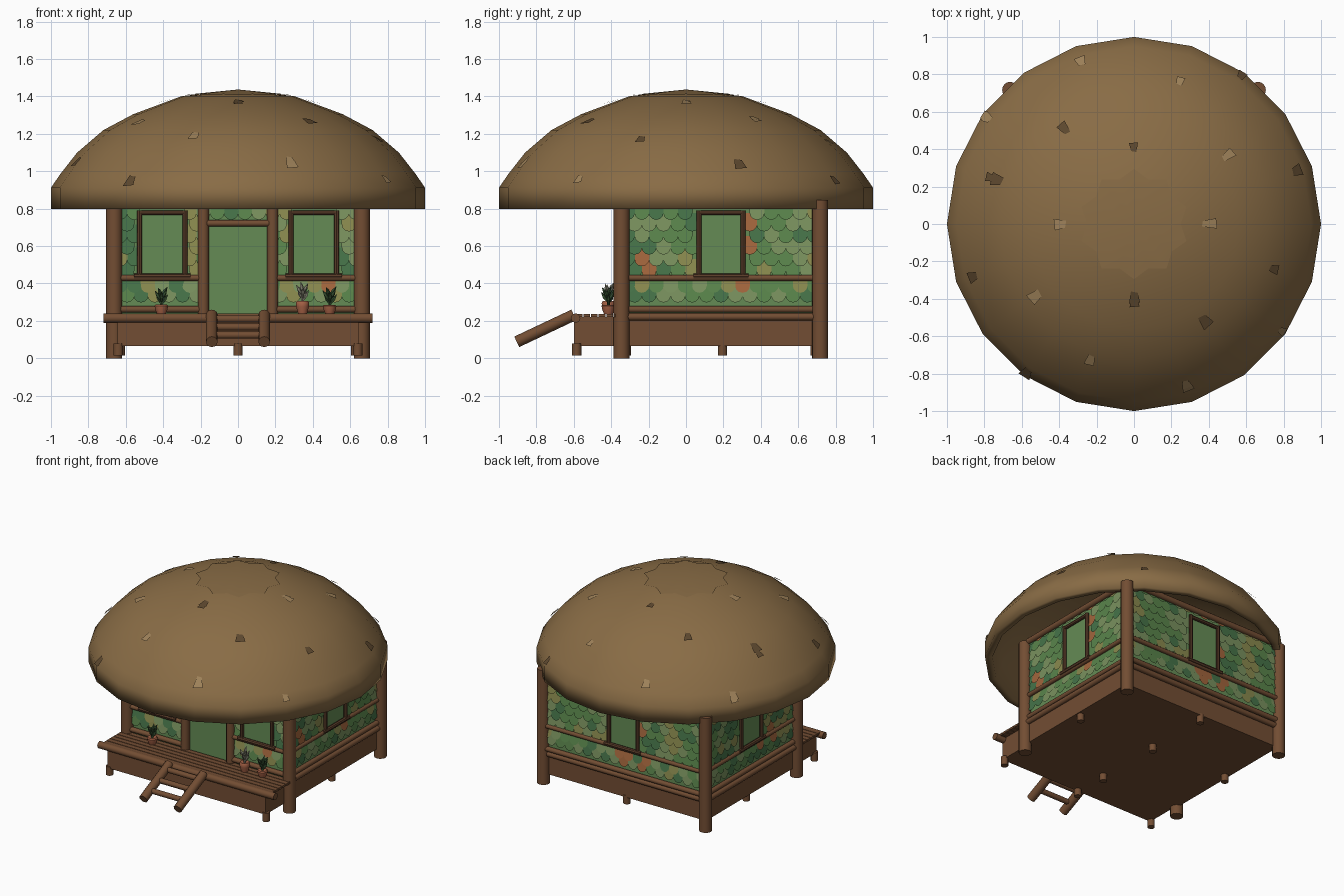
import bpy, bmesh, math, random
from mathutils import Vector, Matrix

if "Cube" in bpy.data.objects:
    bpy.data.objects.remove(bpy.data.objects["Cube"])
random.seed(4)

def mat(name, rgb):
    m = bpy.data.materials.new(name)
    m.diffuse_color = (*rgb, 1)
    m.use_nodes = True
    m.node_tree.nodes["Principled BSDF"].inputs["Base Color"].default_value = m.diffuse_color
    return m

WOOD = mat("wood", (.17, .075, .033))
DARK = mat("dark_wood", (.10, .045, .022))
THATCH = mat("thatch", (.25, .15, .06))
STRAW = [mat("straw_light", (.34, .22, .10)), mat("straw_dark", (.11, .065, .028))]
GREEN = mat("wall_green", (.13, .26, .09))
SCALES = [mat("scale_" + n, c) for n, c in (
    ("leaf", (.10, .23, .07)), ("forest", (.06, .17, .065)), ("sage", (.19, .28, .11)),
    ("olive", (.25, .25, .075)), ("rust", (.36, .13, .045)))]
CLAY = mat("clay", (.38, .12, .06))
PLANT = [mat("plant_dark", (.035, .08, .03)), mat("plant_grey", (.22, .22, .16))]

def finish(name, bm, mats, angle=40):
    me = bpy.data.meshes.new(name)
    bm.to_mesh(me)
    bm.free()
    for m in mats:
        me.materials.append(m)
    me.shade_smooth()
    me.set_sharp_from_angle(angle=math.radians(angle))
    ob = bpy.data.objects.new(name, me)
    bpy.context.collection.objects.link(ob)
    return ob

def add_log(bm, a, b, r, r2=None, sides=12):
    a, b = Vector(a), Vector(b)
    d = b - a
    M = Matrix.Translation((a + b) / 2) @ d.to_track_quat('Z', 'Y').to_matrix().to_4x4()
    bmesh.ops.create_cone(bm, cap_ends=True, segments=sides, radius1=r,
                          radius2=r if r2 is None else r2, depth=d.length, matrix=M)

def logs(name, items, m=WOOD, sides=12):
    bm = bmesh.new()
    for a, b, r in items:
        add_log(bm, a, b, r, sides=sides)
    return finish(name, bm, [m])

def boxes(name, items, m=WOOD):
    bm = bmesh.new()
    for lo, hi in items:
        lo, hi = Vector(lo), Vector(hi)
        M = Matrix.Translation((lo + hi) / 2) @ Matrix.Diagonal((*(hi - lo), 1))
        bmesh.ops.create_cube(bm, size=1, matrix=M)
    return finish(name, bm, [m])

def lathe(bm, profile, n, centre=(0, 0, 0)):
    rings = []
    for r, z in profile:
        count = 1 if r == 0 else n
        rings.append([bm.verts.new((centre[0] + r * math.cos(math.tau * i / n),
                                    centre[1] + r * math.sin(math.tau * i / n),
                                    centre[2] + z)) for i in range(count)])
    for p, q in zip(rings, rings[1:]):
        for i in range(n):
            vs = [p[i % len(p)], p[(i + 1) % len(p)], q[(i + 1) % len(q)], q[i % len(q)]]
            bm.faces.new(list(dict.fromkeys(vs)))
    bmesh.ops.recalc_face_normals(bm, faces=bm.faces)

# Thatched dome: outer skin, rim and hollow underside
OUTER = [(0, 1.432), (.3, 1.402), (.56, 1.305), (.72, 1.22), (.86, 1.10), (.95, .985), (1, .912), (1, .797)]
bm = bmesh.new()
lathe(bm, OUTER + [(.95, .797), (.9, .93), (.76, 1.1), (.5, 1.25), (0, 1.37)], 20)
finish("thatch_roof", bm, [THATCH], 100)

# Ragged crown on the roof
bm = bmesh.new()
tip = bm.verts.new((0, 0, 1.437))
ring = []
for i in range(20):
    r = .295 if i % 2 else .25
    a = math.tau * i / 20
    ring.append(bm.verts.new((r * math.cos(a), r * math.sin(a), 1.437 - .1 * r)))
for i in range(20):
    bm.faces.new((tip, ring[i], ring[(i + 1) % 20]))
finish("roof_crown", bm, [THATCH], 100)

# Loose straw tufts lying on the roof facets
bm = bmesh.new()
for k in range(30):
    a = math.tau * ((k * 7) % 20) / 20
    i = 1 + k % 5
    (r0, z0), (r1, z1) = OUTER[i], OUTER[i + 1]
    t = random.uniform(.25, .6)
    c = Vector((r0 + (r1 - r0) * t, 0, z0 + (z1 - z0) * t))
    down = Vector((r1 - r0, 0, z1 - z0)).normalized()
    out = Vector((-down.z, 0, down.x))
    s = random.uniform(.025, .04)
    spin = Matrix.Rotation(a, 3, 'Z')
    pts = [(-.5, -1, .004), (.6, -.8, .004), (1, .8, .012), (-.8, 1, .012)]
    f = bm.faces.new([bm.verts.new(spin @ (c + Vector((0, x * s, 0)) + down * y * s + out * o))
                      for x, y, o in pts])
    f.material_index = k % 2
finish("straw_tufts", bm, STRAW)

# Base, deck and wall core
boxes("floor_base", [((-.66, -.34, .066), (.66, .71, .215))])
boxes("deck_base", [((-.645, -.6, .066), (.645, -.34, .222))])
boxes("deck_planks", [((-.69, -.59 + .041 * i, .222), (.69, -.554 + .041 * i, .238)) for i in range(6)])
boxes("wall_core", [((-.645, -.335, .21), (.645, .712, .86))], GREEN)

# Corner posts, stilts, deck edge log
logs("corner_posts", [((x, y, 0), (x, y, .845), .043) for x in (-.662, .662) for y in (-.345, .717)], sides=16)
logs("stilts", [((x, y, .015), (x, y, .08), .025) for x, y in (
    (-.64, -.585), (0, -.585), (.64, -.585), (0, -.32), (-.63, .195), (0, .195), (.63, .195), (0, .69))])
logs("deck_edge_log", [((-.72, -.59, .215), (.72, -.59, .215), .025)])

# Scale cladding: rounded shingles in rows, trimmed around openings
def clad(name, origin, u, n, half, openings):
    origin, u, n = Vector(origin), Vector(u), Vector(n)
    bm = bmesh.new()
    count = round(2 * half / .075)
    pitch = 2 * half / count
    rows = [(.298, .41), (.35, .42)] + [(.43 + .062 * i, min(.53 + .062 * i, .86)) for i in range(7)]
    themes = [random.choice((0, 0, 1, 1, 2, 3, 4)) for _ in range(count + 1)]
    for j, (b, top) in enumerate(rows):
        for i in range(count + j % 2):
            c = -half + pitch * (i + (0 if j % 2 else .5))
            if any(l < c < h and z0 <= b + .03 < z1 for l, h, z0, z1 in openings):
                continue
            w = pitch * .52
            pts = [(w, top)] + [(w * math.cos(t), b + w - w * math.sin(t))
                                for t in (math.pi * q / 6 for q in range(7))] + [(-w, top)]
            vs = []
            for x, z in pts:
                x = max(-half, min(half, c + x))
                for l, h, z0, z1 in openings:
                    if l < x < h and z0 <= z < z1:
                        x = l if c <= l else h if c >= h else x
                off = .004 + .016 * (top - z) / (top - b)
                vs.append(bm.verts.new(origin + u * x + n * off + Vector((0, 0, z))))
            f = bm.faces.new(vs)
            f.material_index = themes[i] if random.random() < .5 else random.choice((0, 1, 2, 2, 3))
            if f.normal.length == 0:
                f.normal_update()
            if f.normal.dot(n) < 0:
                f.normal_flip()
    finish(name, bm, SCALES)

# Window frame and wall rails
def trim(name, origin, u, n, half, windows, spans):
    origin, u, n = Vector(origin), Vector(u), Vector(n)
    P = lambda x, z, o=.015: origin + u * x + n * o + Vector((0, 0, z))
    rails = [(P(-half, .845), P(half, .845), .022)]
    for a, b in spans:
        rails += [(P(a, .262), P(b, .262), .018), (P(a, .43), P(b, .43), .016)]
    logs(name + "_rails", rails)
    frames = []
    for c, w in windows:
        frames += [(P(c + s * w, .43, .02), P(c + s * w, .79, .02), .014) for s in (-1, 1)]
        frames += [(P(c - w - .03, .438, .024), P(c + w + .03, .438, .024), .015),
                   (P(c - w, .778, .02), P(c + w, .778, .02), .013)]
    logs(name + "_window_frames", frames, DARK, 8)

SIDE = [(0, .118)]
FRONT = [(-.405, .122), (.405, .122)]
for name, o, u, n, half, wins, spans in (
        ("front", (0, -.336, 0), (1, 0, 0), (0, -1, 0), .63, FRONT, [(-.63, -.185), (.185, .63)]),
        ("back", (0, .713, 0), (1, 0, 0), (0, 1, 0), .63, SIDE, [(-.63, .63)]),
        ("right", (.646, .187, 0), (0, 1, 0), (1, 0, 0), .5, SIDE, [(-.5, .5)]),
        ("left", (-.646, .187, 0), (0, 1, 0), (-1, 0, 0), .5, SIDE, [(-.5, .5)])):
    holes = [(c - w, c + w, .42, .79) for c, w in wins]
    if name == "front":
        holes.append((-.185, .185, 0, .72))
    clad(name + "_scales", o, u, n, half, holes)
    trim(name, o, u, n, half, wins, spans)

# Sill logs around the base
logs("base_logs", [((s * .665, -.33, .222), (s * .665, .7, .222), .02) for s in (-1, 1)]
     + [((-.66, .718, .222), (.66, .718, .222), .02)])

# Door frame
logs("door_frame", [((s * .185, -.35, .22), (s * .185, -.35, .85), .03) for s in (-1, 1)]
     + [((-.17, -.355, .722), (.17, -.355, .722), .018)])

# Ladder steps
A, B = Vector((0, -.905, .088)), Vector((0, -.6, .232))
logs("ladder_rails", [(A + Vector((x, 0, 0)), B + Vector((x, 0, 0)), .031) for x in (-.14, .14)])
logs("ladder_rungs", [(A.lerp(B, t) - Vector((.14, 0, 0)), A.lerp(B, t) + Vector((.14, 0, 0)), .019)
                      for t in (.25, .55, .85)])

# Potted plants on the deck
def plant(name, x, h, leaves, spread, top, m):
    bm = bmesh.new()
    lathe(bm, [(0, 0), (.024, 0), (.034, h * .55), (.036, h * .85), (.03, h), (0, h * .9)], 12, (x, -.415, .238))
    finish(name + "_pot", bm, [CLAY])
    bm = bmesh.new()
    base = Vector((x, -.415, .236 + h))
    add_log(bm, base - Vector((0, 0, .01)), base + Vector((0, 0, top * .6)), .009, .006, 6)
    for i in range(leaves):
        a = i * 2.4
        s = base + Vector((0, 0, top * .5 * i / leaves))
        tip = base + Vector((spread * math.cos(a), spread * math.sin(a), top * (.55 + .45 * i / leaves)))
        mid = s.lerp(tip, .55)
        add_log(bm, s, mid, .004, .011, 5)
        add_log(bm, mid, tip, .011, .001, 5)
    finish(name + "_leaves", bm, [m])

plant("left_plant", -.41, .05, 9, .035, .10, PLANT[0])
plant("tall_plant", .345, .068, 7, .034, .11, PLANT[1])
plant("right_plant", .49, .048, 9, .038, .105, PLANT[0])
